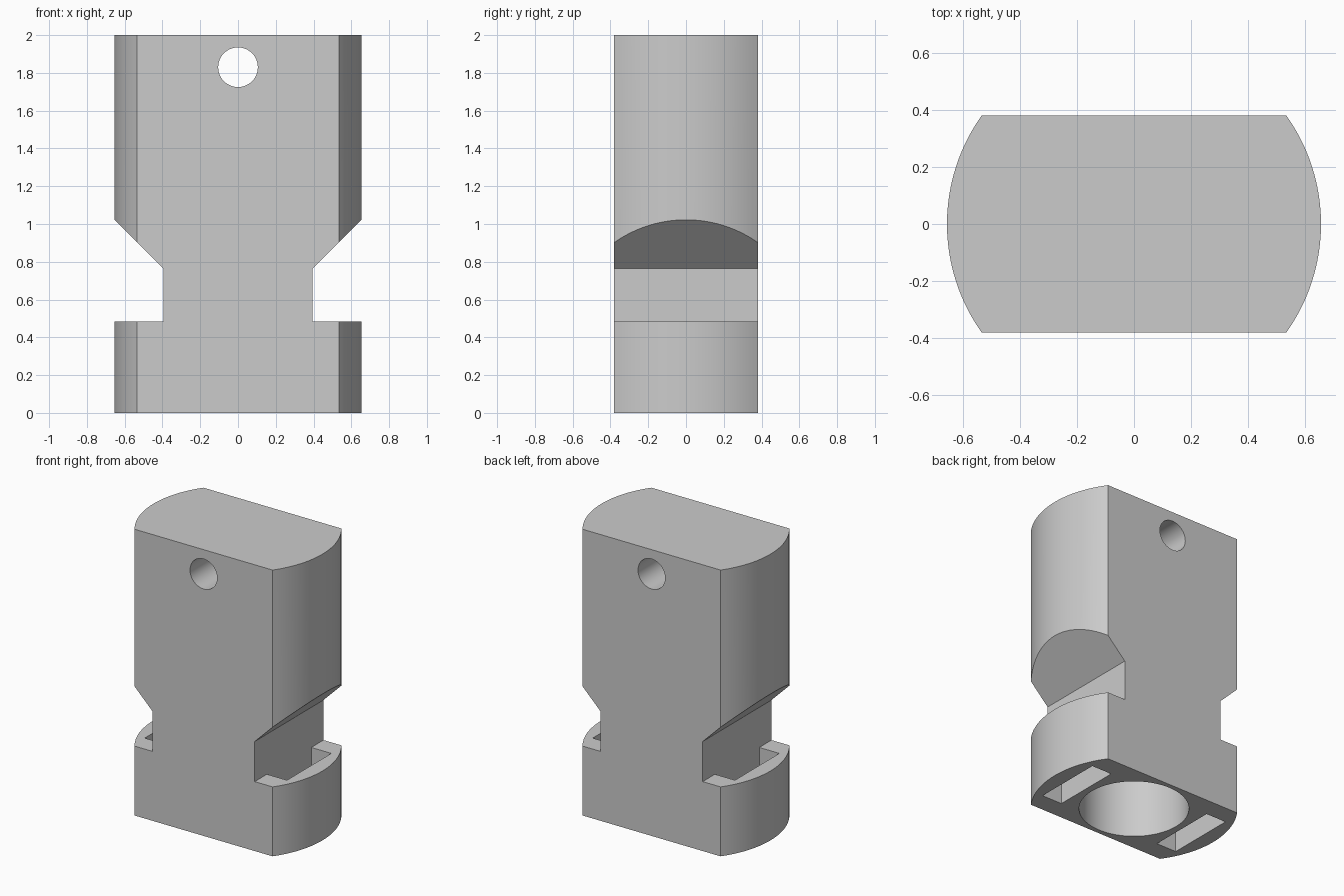
import bpy, bmesh, math
from mathutils import Matrix, Vector

cube = bpy.data.objects.get("Cube")
if cube:
    bpy.data.objects.remove(cube, do_unlink=True)

R, HALF_Y, HEIGHT = 0.655, 0.38, 2.0
WALL = 0.395          # half width of the waist between the notches

grey = bpy.data.materials.new("plain grey")
grey.use_nodes = True
colour = (0.6, 0.6, 0.6, 1)
grey.diffuse_color = colour
grey.node_tree.nodes["Principled BSDF"].inputs["Base Color"].default_value = colour


def prism(name, points, direction):
    """Closed solid made by pushing a flat outline along a direction."""
    bm = bmesh.new()
    face = bm.faces.new([bm.verts.new(p) for p in points])
    top = bmesh.ops.extrude_face_region(bm, geom=[face])["geom"]
    bmesh.ops.translate(bm, vec=Vector(direction),
                        verts=[v for v in top if isinstance(v, bmesh.types.BMVert)])
    bmesh.ops.recalc_face_normals(bm, faces=bm.faces)
    mesh = bpy.data.meshes.new(name)
    bm.to_mesh(mesh)
    bm.free()
    obj = bpy.data.objects.new(name, mesh)
    bpy.context.collection.objects.link(obj)
    mesh.materials.append(grey)
    return obj


def circle(r, n, place):
    return [place(r * math.cos(2 * math.pi * i / n), r * math.sin(2 * math.pi * i / n))
            for i in range(n)]


def cut(target, cutter):
    cutter.hide_render = True
    mod = target.modifiers.new("cut", "BOOLEAN")
    mod.operation, mod.solver, mod.object = "DIFFERENCE", "EXACT", cutter
    bpy.context.view_layer.objects.active = target
    bpy.ops.object.modifier_apply(modifier=mod.name)
    bpy.data.objects.remove(cutter, do_unlink=True)


# Body: round bar with flat front and back
a = math.asin(HALF_Y / R)
arc = [-a + 2 * a * i / 24 for i in range(25)]
outline = [(R * math.cos(t + turn), R * math.sin(t + turn), 0)
           for turn in (0, math.pi) for t in arc]
body = prism("plug_body", outline, (0, 0, HEIGHT))

for s in (1, -1):
    # Side notch with a sloping upper face
    notch = [(WALL, 0.485), (0.9, 0.485), (0.9, 1.265), (WALL, 0.765)]
    cut(body, prism("notch_cutter", [(s * x, -0.6, z) for x, z in notch], (0, 1.2, 0)))
    # Slot through the foot, flush with the waist wall
    slot = [(WALL, -0.245), (0.55, -0.245), (0.55, 0.245), (WALL, 0.245)]
    cut(body, prism("slot_cutter", [(s * x, y, -0.1) for x, y in slot], (0, 0, 0.7)))

# Blind bore from below
cut(body, prism("bore_cutter", circle(0.348, 64, lambda u, v: (u, v, -0.1)), (0, 0, 1.3)))
# Cross hole near the top
cut(body, prism("hole_cutter", circle(0.105, 48, lambda u, v: (u, -0.6, 1.83 + v)), (0, 1.2, 0)))

# Smooth curved walls, sharp edges kept
bpy.ops.object.select_all(action="DESELECT")
body.select_set(True)
bpy.context.view_layer.objects.active = body
bpy.ops.object.shade_smooth_by_angle(angle=math.radians(25))
